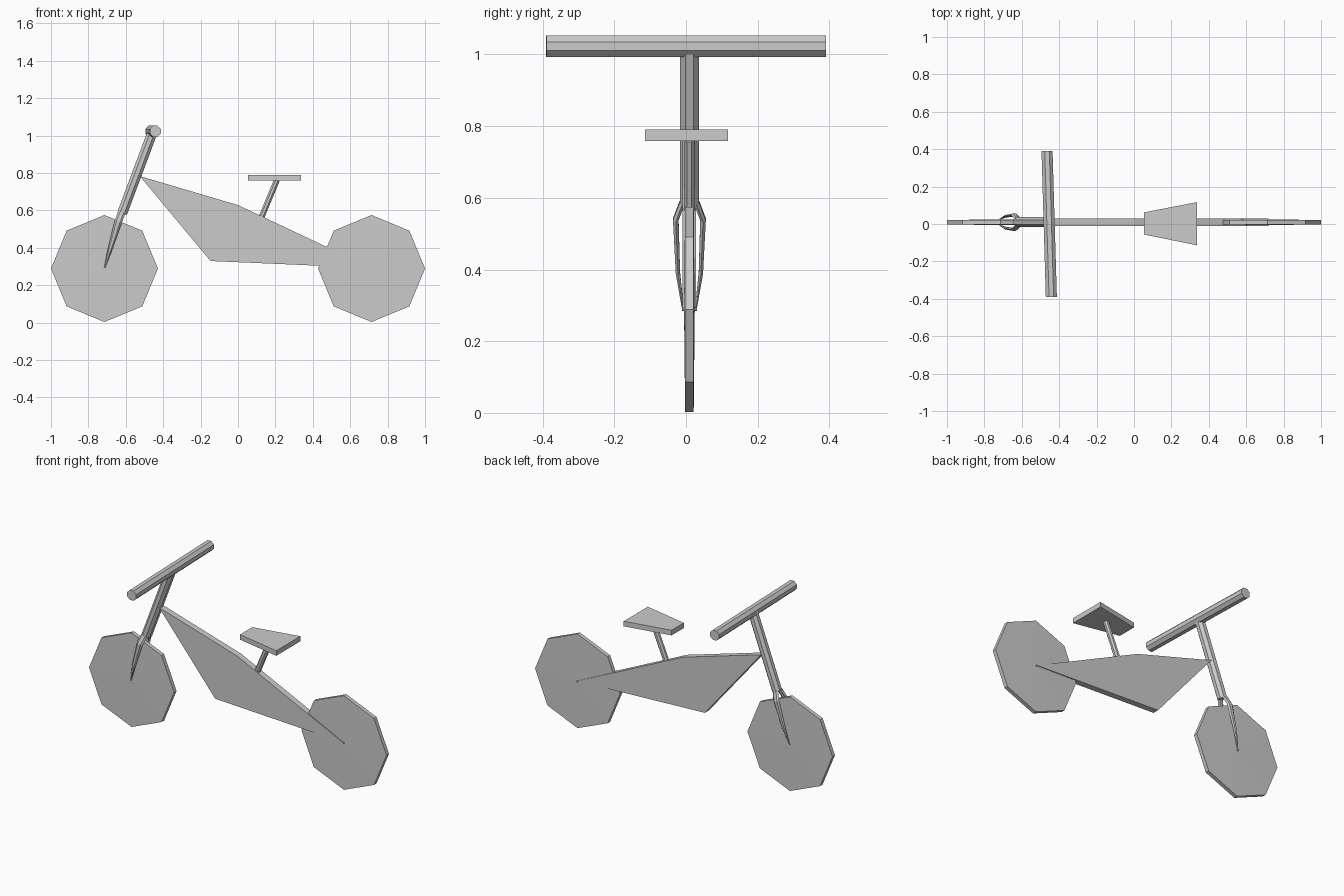
import bpy, bmesh
from math import cos, sin, pi
from mathutils import Vector

if "Cube" in bpy.data.objects:
    bpy.data.objects.remove(bpy.data.objects["Cube"])

YC = 0.0095          # centre plane of the bike
HUB_X, HUB_Z, WHEEL_R = 0.714, 0.289, 0.286


def make(name, verts, faces):
    me = bpy.data.meshes.new(name)
    me.from_pydata(verts, [], faces)
    bm = bmesh.new()
    bm.from_mesh(me)
    bmesh.ops.recalc_face_normals(bm, faces=bm.faces)
    bm.to_mesh(me)
    bm.free()
    ob = bpy.data.objects.new(name, me)
    bpy.context.collection.objects.link(ob)
    return ob


def loft(name, rings):
    """Skin a list of equal-length point rings and cap both ends."""
    n = len(rings[0])
    verts = [p for r in rings for p in r]
    faces = [(k * n + i, k * n + (i + 1) % n, (k + 1) * n + (i + 1) % n, (k + 1) * n + i)
             for k in range(len(rings) - 1) for i in range(n)]
    faces += [tuple(range(n)), tuple(range(len(verts) - n, len(verts)))]
    return make(name, verts, faces)


def tube(name, a, b, r, sides=8):
    a, b = Vector(a), Vector(b)
    q = (b - a).to_track_quat('Z', 'Y')
    ring = [q @ Vector((r * cos(2 * pi * (i + .5) / sides), r * sin(2 * pi * (i + .5) / sides), 0))
            for i in range(sides)]
    return loft(name, [[a + v for v in ring], [b + v for v in ring]])


def wheel(name, x):
    # eight-sided disc with slightly raised centres
    ring = [(x + WHEEL_R * cos(i * pi / 4), HUB_Z + WHEEL_R * sin(i * pi / 4)) for i in range(8)]
    verts = [(px, YC + s * 0.012, pz) for s in (-1, 1) for px, pz in ring]
    verts += [(x, YC + s * 0.015, HUB_Z) for s in (-1, 1)]
    faces = []
    for i in range(8):
        j = (i + 1) % 8
        faces += [(i, j, j + 8, i + 8), (i, j, 16), (i + 8, j + 8, 17)]
    return make(name, verts, faces)


# wheels and axles
for label, x in (("front", -HUB_X), ("rear", HUB_X)):
    wheel(label + "_wheel", x)
    tube(label + "_axle", (x, YC - 0.021, HUB_Z), (x, YC + 0.021, HUB_Z), 0.005)

# flat frame plate
profile = [(-0.525, 0.783), (0, 0.628), (0.713, 0.292), (-0.147, 0.329)]
loft("frame", [[(x, YC + s * 0.019, z) for x, z in profile] for s in (-1, 1)])

# steering column and handlebar
tube("steering_column", (-0.619, YC, 0.585), (-0.458, YC, 1.015), 0.029)
tube("handlebar", (-0.465, 0.39, 1.023), (-0.442, -0.39, 1.023), 0.032)

# tapered fork blades: x, y offset, z, half width, half thickness
path = [(-0.622, 0.020, 0.588, 0.020, 0.009),
        (-0.640, 0.038, 0.540, 0.020, 0.009),
        (-0.685, 0.032, 0.390, 0.012, 0.007),
        (-0.714, 0.018, 0.290, 0.003, 0.003)]
for label, s in (("right", -1), ("left", 1)):
    loft(label + "_fork_blade",
         [[(x + w * cos(i * pi / 3) * 0.94, YC + s * y + t * sin(i * pi / 3), z - w * cos(i * pi / 3) * 0.34)
           for i in range(6)] for x, y, z, w, t in path])

# seat post and tapered seat
tube("seat_post", (0.122, YC, 0.555), (0.208, YC, 0.762), 0.017)
plan = [(0.053, -0.056), (0.337, -0.114), (0.337, 0.117), (0.053, 0.062)]
loft("seat", [[(x, y, z) for x, y in plan] for z in (0.759, 0.79)])
